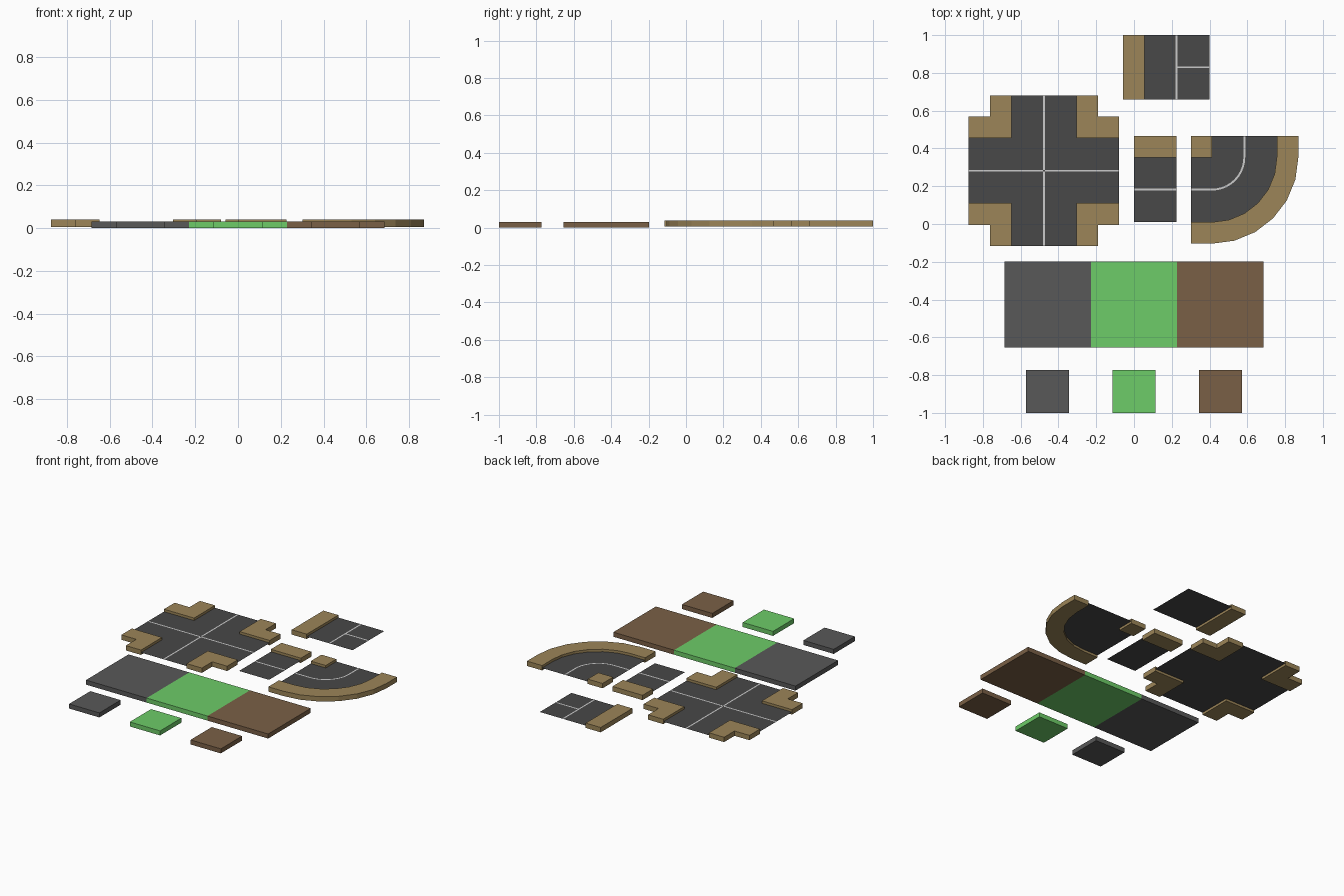
import bpy, bmesh
from math import sin, cos, radians

if "Cube" in bpy.data.objects:
    bpy.data.objects.remove(bpy.data.objects["Cube"])


def material(name, color):
    m = bpy.data.materials.new(name)
    m.diffuse_color = (*color, 1)
    m.use_nodes = True
    m.node_tree.nodes["Principled BSDF"].inputs["Base Color"].default_value = m.diffuse_color
    return m


ASPHALT = material("asphalt", (0.065, 0.065, 0.065))
STONE = material("stone", (0.098, 0.098, 0.098))
GRASS = material("grass", (0.155, 0.604, 0.14))
DIRT = material("dirt", (0.195, 0.117, 0.061))
KERB = material("kerb", (0.333, 0.235, 0.098))
PAINT = material("paint", (0.55, 0.55, 0.55))

TILE_TOP = 0.031
KERB_Z = (0.006, 0.039)
ROAD_Z, LINE_Z = 0.022, 0.0228


def shape(name, outlines, z0, z1, mat):
    """Flat outlines at z0, extruded up to z1 when z1 is given."""
    bm = bmesh.new()
    for pts in outlines:
        face = bm.faces.new([bm.verts.new((x, y, z0)) for x, y in pts])
        face.normal_update()
        if face.normal.z < 0:
            face.normal_flip()
        if z1 is not None:
            ext = bmesh.ops.extrude_face_region(bm, geom=[face], use_keep_orig=True)
            top = [v for v in ext["geom"] if isinstance(v, bmesh.types.BMVert)]
            bmesh.ops.translate(bm, verts=top, vec=(0, 0, z1 - z0))
    if z1 is not None:
        bmesh.ops.recalc_face_normals(bm, faces=bm.faces)
    me = bpy.data.meshes.new(name)
    bm.to_mesh(me)
    bm.free()
    me.materials.append(mat)
    ob = bpy.data.objects.new(name, me)
    bpy.context.collection.objects.link(ob)
    return ob


def rect(x0, x1, y0, y1):
    return [(x0, y0), (x1, y0), (x1, y1), (x0, y1)]


def road(name, *outlines):
    shape(name + "_road", outlines, ROAD_Z, None, ASPHALT)


def lines(name, *outlines):
    shape(name + "_lines", outlines, LINE_Z, None, PAINT)


def kerb(name, *outlines):
    shape(name + "_pavement", outlines, *KERB_Z, KERB)


# Ground tiles, large and small
for name, mat, cx in (("stone", STONE, -0.457), ("grass", GRASS, 0), ("dirt", DIRT, 0.457)):
    shape(name + "_large_tile", [rect(cx - 0.2285, cx + 0.2285, -0.655, -0.198)], 0, TILE_TOP, mat)
    shape(name + "_small_tile", [rect(cx - 0.114, cx + 0.114, -1, -0.772)], 0, TILE_TOP, mat)

W = 0.005  # half width of painted lines

# Side junction
road("junction", rect(0.055, 0.4, 0.66, 1))
lines("junction", rect(0.226 - W, 0.226 + W, 0.66, 1), rect(0.226 + W, 0.4, 0.83 - W, 0.83 + W))
kerb("junction", rect(-0.058, 0.055, 0.66, 1))

# Crossroads
cx, cy = -0.477, 0.282
R, M, L = 0.172, 0.286, 0.398
road("crossroads", rect(cx - R, cx + R, cy - L, cy + L),
     rect(cx - L, cx - R, cy - R, cy + R), rect(cx + R, cx + L, cy - R, cy + R))
lines("crossroads", *[rect(cx - W, cx + W, *sorted((cy + s * W, cy + s * L))) for s in (-1, 1)],
      *[rect(*sorted((cx + s * W, cx + s * L)), cy - W, cy + W) for s in (-1, 1)])
corner = [(R, R), (L, R), (L, M), (M, M), (M, L), (R, L)]
kerb("crossroads", *[[(cx + sx * x, cy + sy * y) for x, y in corner]
                     for sx in (-1, 1) for sy in (-1, 1)])

# Straight road
road("straight", rect(0, 0.226, 0.011, 0.353))
lines("straight", rect(0, 0.226, 0.182 - W, 0.182 + W))
kerb("straight", rect(0, 0.226, 0.353, 0.467))

# Curved road around an inner corner
bx, by, x0, y1 = 0.413, 0.353, 0.301, 0.467


def bend(r, n):
    arc = [(bx + r * sin(radians(90 * i / n)), by - r * cos(radians(90 * i / n)))
           for i in range(n + 1)]
    return [(x0, by - r)] + arc + [(bx + r, y1)]


road("curve", bend(0.343, 6) + [(bx, y1), (bx, by), (x0, by)])
lines("curve", bend(0.171 + W, 10) + bend(0.171 - W, 10)[::-1])
kerb("curve", bend(0.457, 6) + bend(0.343, 6)[::-1], rect(x0, bx, by, y1))
